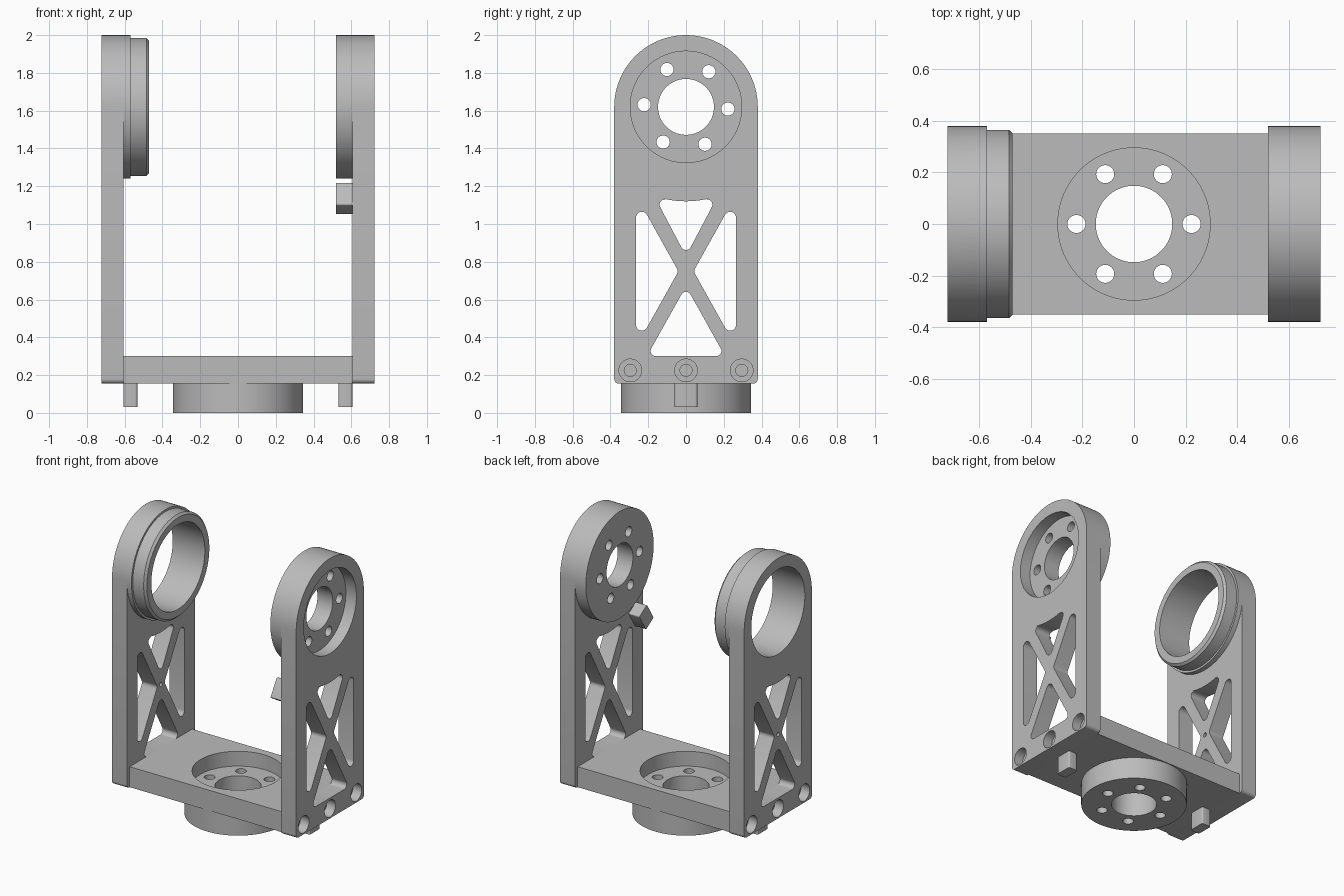
import bpy
import bmesh
from math import pi, sin, cos, tan, atan2
from mathutils import Vector

cube = bpy.data.objects.get("Cube")
if cube:
    bpy.data.objects.remove(cube, do_unlink=True)

grey = bpy.data.materials.new("satin grey")
grey.use_nodes = True
grey.diffuse_color = (0.5, 0.5, 0.5, 1)
grey.node_tree.nodes["Principled BSDF"].inputs["Base Color"].default_value = (0.5, 0.5, 0.5, 1)


def circle(cu, cv, r, n=96):
    return [(cu + r * cos(2 * pi * i / n), cv + r * sin(2 * pi * i / n)) for i in range(n)]


def rounded(points, radius, steps=8):
    """Fillet the corners of a polygon; very blunt corners stay as they are."""
    out = []
    for i, p in enumerate(points):
        p = Vector(p)
        a = (Vector(points[i - 1]) - p).normalized()
        b = (Vector(points[(i + 1) % len(points)]) - p).normalized()
        half = a.angle(b) / 2
        if half > 1.3:
            out.append(tuple(p))
            continue
        centre = p + (a + b).normalized() * radius / sin(half)
        start = p + a * radius / tan(half) - centre
        end = p + b * radius / tan(half) - centre
        a0 = atan2(start.y, start.x)
        sweep = (atan2(end.y, end.x) - a0 + pi) % (2 * pi) - pi
        for k in range(steps + 1):
            t = a0 + sweep * k / steps
            out.append((centre.x + radius * cos(t), centre.y + radius * sin(t)))
    return out


def prism(name, profile, w0, w1, axis="X"):
    """Extrude a profile along X (profile in y, z) or Z (profile in x, y)."""
    place = (lambda u, v, w: (w, u, v)) if axis == "X" else (lambda u, v, w: (u, v, w))
    bm = bmesh.new()
    low = [bm.verts.new(place(u, v, w0)) for u, v in profile]
    high = [bm.verts.new(place(u, v, w1)) for u, v in profile]
    bm.faces.new(low)
    bm.faces.new(high)
    for i in range(len(low)):
        bm.faces.new((low[i - 1], low[i], high[i], high[i - 1]))
    bmesh.ops.recalc_face_normals(bm, faces=bm.faces)
    mesh = bpy.data.meshes.new(name)
    bm.to_mesh(mesh)
    bm.free()
    mesh.materials.append(grey)
    obj = bpy.data.objects.new(name, mesh)
    bpy.context.collection.objects.link(obj)
    return obj


def combine(obj, others, operation):
    """Apply a run of booleans and delete the helper shapes."""
    for other in others:
        mod = obj.modifiers.new("cut", "BOOLEAN")
        mod.operation = operation
        mod.solver = "EXACT"
        mod.object = other
    graph = bpy.context.evaluated_depsgraph_get()
    mesh = bpy.data.meshes.new_from_object(obj.evaluated_get(graph))
    obj.modifiers.clear()
    obj.data = mesh
    for other in others:
        bpy.data.objects.remove(other, do_unlink=True)


def hub_cutters(cu, cv, radius, turn, through, pocket, axis):
    """Shallow pocket, central bore and six bolt holes."""
    cuts = [prism("pocket", circle(cu, cv, 0.295), *pocket, axis),
            prism("bore", circle(cu, cv, 0.148), *through, axis)]
    for i in range(6):
        t = turn + i * pi / 3
        cuts.append(prism("hole", circle(cu + radius * cos(t), cv + radius * sin(t), 0.035, 32),
                          *through, axis))
    return cuts


PIVOT = 1.62
OUT, INN = 0.7225, 0.605

# Arm outline: softened bottom corners and a round head
head = [(0.38 * cos(pi * i / 48), PIVOT + 0.38 * sin(pi * i / 48)) for i in range(49)]
foot = rounded([(-0.38, 1), (-0.38, 0.155), (0.38, 0.155), (0.38, 1)], 0.025)
arm_outline = head + [p for p in foot if p[1] < 0.5]

# Truss windows between the crossed struts
arc = [(0.168 - 0.042 * i, PIVOT - (0.25 - (0.168 - 0.042 * i) ** 2) ** 0.5) for i in range(9)]
windows = [rounded([(0, 0.83)] + arc, 0.028),
           rounded([(0, 0.67), (-0.207, 0.30), (0.207, 0.30)], 0.028)]
for s in (-1, 1):
    windows.append(rounded([(s * 0.04, 0.75), (s * 0.265, 1.153), (s * 0.265, 0.347)], 0.031))


def make_arm(name, side):
    arm = prism(name, arm_outline, side * INN, side * OUT)
    cuts = [prism("window", w, side * 0.5, side * 0.8) for w in windows]
    # Counterbored screw holes along the foot
    for y in (-0.295, 0, 0.295):
        cuts.append(prism("counterbore", circle(y, 0.225, 0.06, 48), side * 0.655, side * 0.8))
        cuts.append(prism("screw_hole", circle(y, 0.225, 0.032, 32), side * 0.5, side * 0.8))
    return arm, cuts


# Left arm: pocketed mounting head
left_arm, cuts = make_arm("left_arm", 1)
combine(left_arm, [prism("head", circle(0, PIVOT, 0.38), 0.52, 0.61)], "UNION")
cuts += hub_cutters(0, PIVOT, 0.222, -pi / 60, (0.4, 0.9), (0.64, 0.9), "X")
combine(left_arm, cuts, "DIFFERENCE")

# Right arm: open bearing ring with a stepped, chamfered lip
right_arm, cuts = make_arm("right_arm", -1)
lip = prism("lip", circle(0, PIVOT, 0.365), -0.6, -0.47)
bm = bmesh.new()
bm.from_mesh(lip.data)
rim = [e for e in bm.edges if all(v.co.x > -0.5 for v in e.verts)]
bmesh.ops.bevel(bm, geom=rim, offset=0.015, segments=1, affect="EDGES")
bm.to_mesh(lip.data)
bm.free()
combine(right_arm, [prism("collar", circle(0, PIVOT, 0.38), -0.61, -0.57), lip], "UNION")
cuts += [prism("bore", circle(0, PIVOT, 0.3), -0.9, -0.4),
         prism("centre_pin_hole", circle(0, 0.75, 0.015, 24), -0.9, -0.4)]
combine(right_arm, cuts, "DIFFERENCE")

# Base plate with the round hub beneath it
base = prism("base_plate", [(-INN, -0.35), (INN, -0.35), (INN, 0.35), (-INN, 0.35)], 0.155, 0.30, "Z")
combine(base, [prism("hub", circle(0, 0, 0.345), 0, 0.2, "Z")], "UNION")
cuts = hub_cutters(0, 0, 0.223, 0, (-0.1, 0.5), (0.195, 0.5), "Z")
for s in (-1, 1):
    for y in (-0.295, 0, 0.295):
        cuts.append(prism("screw_hole", circle(y, 0.225, 0.032, 32), s * 0.5, s * 0.7))
combine(base, cuts, "DIFFERENCE")

# Stop pegs under the base
parts = [left_arm, right_arm, base]
for s, name in ((-1, "right_stop_peg"), (1, "left_stop_peg")):
    x0, x1 = sorted((s * 0.533, s * 0.605))
    outline = rounded([(x0, -0.06), (x1, -0.06), (x1, 0.06), (x0, 0.06)], 0.012, 4)
    parts.append(prism(name, outline, 0.03, 0.156, "Z"))

# Tilted stop lug below the left head, pointing away from the pivot
along, across = Vector((-0.53, -0.848)) * 0.0695, Vector((0.848, -0.53)) * 0.05
mid = Vector((-0.30, 1.135))
corners = [mid + along * a + across * b for a, b in ((-1, -1), (1, -1), (1, 1), (-1, 1))]
parts.append(prism("stop_lug", rounded(corners, 0.008, 4), 0.52, 0.606))

bpy.ops.object.select_all(action="DESELECT")
for obj in parts:
    obj.select_set(True)
bpy.context.view_layer.objects.active = base
bpy.ops.object.shade_smooth_by_angle(angle=pi / 6)
